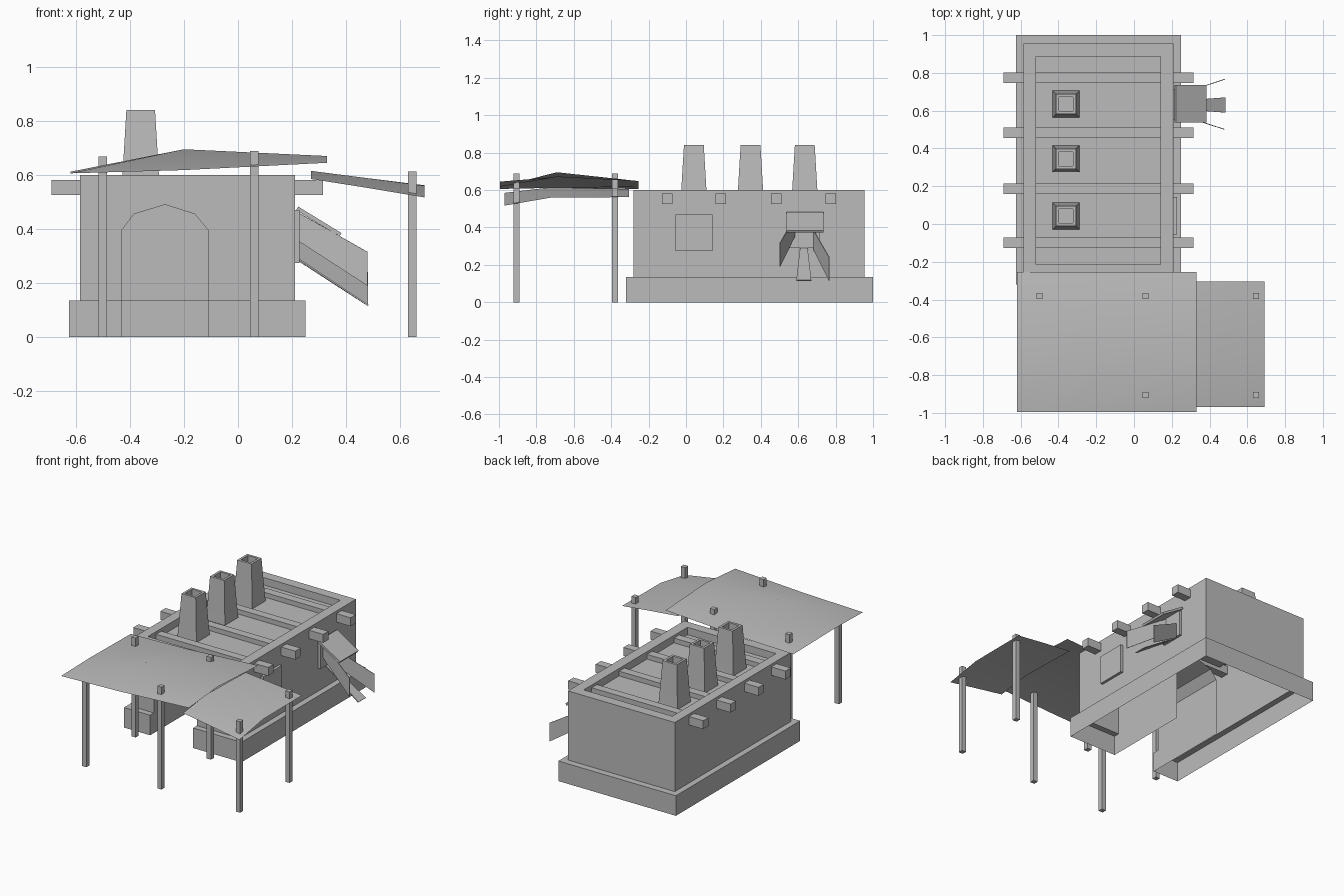
import bpy, bmesh, math
from mathutils import Vector

cube = bpy.data.objects.get("Cube")
if cube:
    bpy.data.objects.remove(cube, do_unlink=True)

clay = bpy.data.materials.new("plain_grey")
clay.use_nodes = True
GREY = (0.5, 0.5, 0.5, 1)
clay.diffuse_color = GREY
clay.node_tree.nodes["Principled BSDF"].inputs["Base Color"].default_value = GREY


def make(name, polys, smooth=False):
    """Build an object from a list of polygons, welding shared corners."""
    bm = bmesh.new()
    for p in polys:
        bm.faces.new([bm.verts.new(c) for c in p])
    bmesh.ops.remove_doubles(bm, verts=bm.verts, dist=0.0005)
    bmesh.ops.recalc_face_normals(bm, faces=bm.faces)
    me = bpy.data.meshes.new(name)
    bm.to_mesh(me)
    bm.free()
    me.materials.append(clay)
    me.polygons.foreach_set("use_smooth", [smooth] * len(me.polygons))
    ob = bpy.data.objects.new(name, me)
    bpy.context.collection.objects.link(ob)
    return ob


def loft(rings):
    """Quads between successive closed rings."""
    out = []
    for a, b in zip(rings, rings[1:]):
        n = len(a)
        out += [[a[i], a[(i + 1) % n], b[(i + 1) % n], b[i]] for i in range(n)]
    return out


def rect(x0, x1, y0, y1, z):
    return [(x0, y0, z), (x1, y0, z), (x1, y1, z), (x0, y1, z)]


def box(name, x0, x1, y0, y1, z0, z1):
    a, b = rect(x0, x1, y0, y1, z0), rect(x0, x1, y0, y1, z1)
    return make(name, loft([a, b]) + [a, b])


def slab(name, quad, t):
    """Thin plate: a quad thickened along its normal."""
    q = [Vector(v) for v in quad]
    n = (q[1] - q[0]).cross(q[2] - q[0]).normalized() * t
    r = [v + n for v in q]
    return make(name, loft([q, r]) + [q, r])


# Main dimensions
PX0, PX1, PY0, PY1, PZ = -0.625, 0.25, -0.32, 1.0, 0.135   # plinth
WX0, WX1, WY0, WY1, WZ = -0.585, 0.21, -0.28, 0.955, 0.6   # walls
IX0, IX1, IY0, IY1, FZ = -0.52, 0.14, -0.215, 0.888, 0.55  # sunken roof
DX0, DX1 = -0.43, -0.11                                    # doorway
ARCH = [(DX0, 0.0), (DX0, 0.395), (-0.385, 0.455), (-0.27, 0.49),
        (-0.16, 0.455), (DX1, 0.395), (DX1, 0.0)]

# Hollow plinth with a gap at the doorway
path_out = [(DX1, PY0), (PX1, PY0), (PX1, PY1), (PX0, PY1), (PX0, PY0), (DX0, PY0)]
path_in = [(DX1, WY0), (WX1, WY0), (WX1, WY1), (WX0, WY1), (WX0, WY0), (DX0, WY0)]
polys = []
for i in range(5):
    (ax, ay), (bx, by) = path_out[i:i + 2]
    (cx, cy), (dx, dy) = path_in[i:i + 2]
    polys.append([(ax, ay, 0), (bx, by, 0), (bx, by, PZ), (ax, ay, PZ)])
    polys.append([(ax, ay, PZ), (bx, by, PZ), (dx, dy, PZ), (cx, cy, PZ)])
for x in (DX0, DX1):
    polys.append([(x, PY0, 0), (x, WY0, 0), (x, WY0, PZ), (x, PY0, PZ)])
make("plinth", polys)

# Walls, parapet and sunken roof as one shell
low = rect(WX0, WX1, WY0, WY1, PZ)
top = rect(WX0, WX1, WY0, WY1, WZ)
polys = loft([low, top])[1:]
front = [(WX0, PZ), (DX0, PZ)] + ARCH[1:-1] + [(DX1, PZ), (WX1, PZ), (WX1, WZ), (WX0, WZ)]
polys.append([(x, WY0, z) for x, z in front])
floor = rect(IX0, IX1, IY0, IY1, FZ)
polys += loft([top, rect(IX0, IX1, IY0, IY1, WZ), floor]) + [floor]
make("walls_and_roof", polys)

# Arched entrance passage
make("entrance_passage", [[(ax, WY0, az), (bx, WY0, bz), (bx, 0.29, bz), (ax, 0.29, az)]
                          for (ax, az), (bx, bz) in zip(ARCH, ARCH[1:])])

# Roof beams poking through both long walls
for i, y in enumerate((-0.1, 0.187, 0.483, 0.775)):
    box(f"roof_beam_{i + 1}", -0.69, 0.315, y - 0.028, y + 0.028, 0.525, 0.582)

# Tapered hollow chimneys
for i, y in enumerate((0.042, 0.345, 0.635)):
    def ring(h, z, x=-0.36):
        return rect(x - h, x + h, y - h, y + h, z)
    rings = [ring(0.071, FZ), ring(0.067, 0.605), ring(0.053, 0.84), ring(0.037, 0.84), ring(0.037, 0.7)]
    make(f"chimney_{i + 1}", loft(rings) + [rings[-1]])

# Side window and chute
box("side_window", 0.2, 0.228, -0.055, 0.142, 0.275, 0.47)
box("chute_back_plate", 0.2, 0.228, 0.55, 0.715, 0.29, 0.465)
slab("chute_cover", [(0.215, 0.537, 0.47), (0.375, 0.537, 0.372),
                     (0.375, 0.735, 0.372), (0.215, 0.735, 0.47)], 0.015)
slab("chute_tongue", [(0.22, 0.61, 0.288), (0.48, 0.59, 0.115),
                      (0.48, 0.67, 0.115), (0.22, 0.65, 0.288)], 0.006)
for side, y0, y1, drop in (("right", 0.585, 0.503, 0.0), ("left", 0.685, 0.768, 0.075)):
    slab(f"chute_wing_{side}", [(0.225, y0, 0.355 - drop), (0.48, y1, 0.19 - drop),
                                (0.48, y1, 0.315 - drop), (0.225, y0, 0.46 - drop)], 0.004)


# Cloth canopies: 3 x 3 grids with a lifted middle
def canopy(name, xs, ys, zs):
    P = [[(xs[i], ys[j], zs[j][i]) for i in range(3)] for j in range(3)]
    ob = make(name, [[P[j][i], P[j][i + 1], P[j + 1][i + 1], P[j + 1][i]]
                     for j in range(2) for i in range(2)], True)
    return ob


canopy("large_canopy", (-0.62, -0.2, 0.33), (-0.995, -0.69, -0.255),
       ((0.606, 0.618, 0.645), (0.612, 0.695, 0.67), (0.606, 0.618, 0.648)))
canopy("small_canopy", (0.27, 0.48, 0.69), (-0.97, -0.72, -0.305),
       ((0.585, 0.552, 0.517), (0.615, 0.588, 0.56), (0.605, 0.585, 0.562)))

# Canopy posts
for x, tops in ((-0.5, (0.615, 0.668)), (0.06, (0.688, 0.688)), (0.645, (0.612, 0.612))):
    for label, y, z in zip(("front", "back"), (-0.905, -0.38), tops):
        box(f"canopy_post_{label}", x - 0.016, x + 0.016, y - 0.016, y + 0.016, 0, z)
